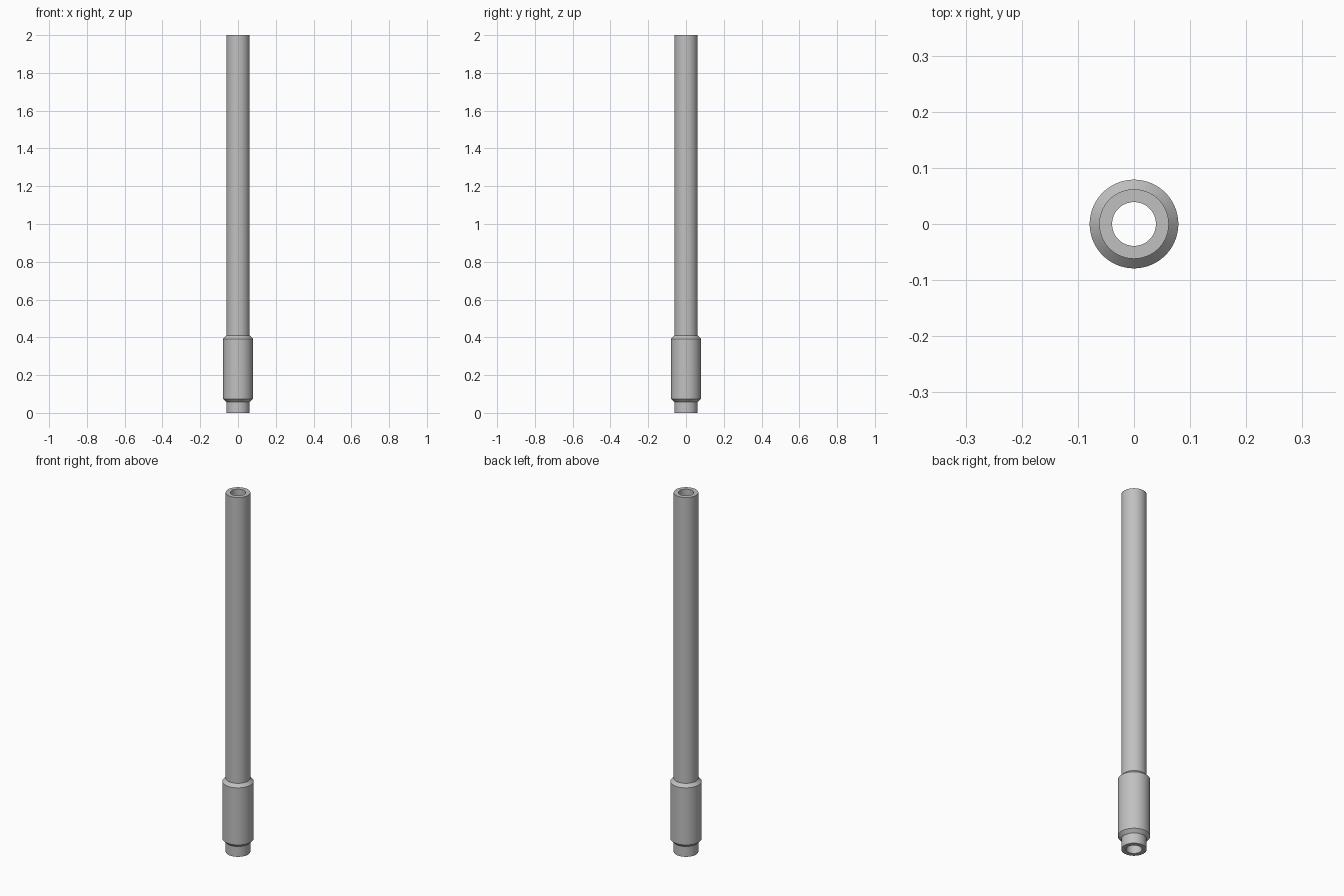
import bpy, bmesh, math

cube = bpy.data.objects.get("Cube")
if cube:
    bpy.data.objects.remove(cube, do_unlink=True)

SIDES = 96
BORE, TUBE, COLLAR = 0.039, 0.062, 0.079
HEIGHT = 2.0
COLLAR_BOTTOM, COLLAR_TOP, CHAMFER = 0.057, 0.409, 0.017

# Plain grey metal
grey = bpy.data.materials.new("grey_metal")
grey.use_nodes = True
colour = (0.53, 0.53, 0.53, 1)
grey.diffuse_color = colour
grey.node_tree.nodes["Principled BSDF"].inputs["Base Color"].default_value = colour


def lathe(name, profile, closed):
    """Revolve (radius, z) points, listed upward on the outside, around z."""
    bm = bmesh.new()
    rings = [[bm.verts.new((r * math.cos(math.tau * j / SIDES),
                            r * math.sin(math.tau * j / SIDES), z))
              for j in range(SIDES)] for r, z in profile]
    pairs = list(zip(rings, rings[1:]))
    if closed:
        pairs.append((rings[-1], rings[0]))
    for low, high in pairs:
        for j in range(SIDES):
            k = (j + 1) % SIDES
            bm.faces.new((low[j], low[k], high[k], high[j]))
    mesh = bpy.data.meshes.new(name)
    bm.to_mesh(mesh)
    bm.free()
    mesh.materials.append(grey)
    obj = bpy.data.objects.new(name, mesh)
    bpy.context.collection.objects.link(obj)
    bpy.ops.object.select_all(action='DESELECT')
    obj.select_set(True)
    bpy.context.view_layer.objects.active = obj
    bpy.ops.object.shade_smooth_by_angle(angle=math.radians(30))
    return obj


# Long hollow tube, open at both ends
lathe("hollow_tube",
      [(TUBE, 0), (TUBE, HEIGHT), (BORE, HEIGHT), (BORE, 0)], True)

# Chamfered collar seated on the lower end of the tube
lathe("collar",
      [(TUBE, COLLAR_BOTTOM), (COLLAR, COLLAR_BOTTOM + CHAMFER),
       (COLLAR, COLLAR_TOP - CHAMFER), (TUBE, COLLAR_TOP)], False)
